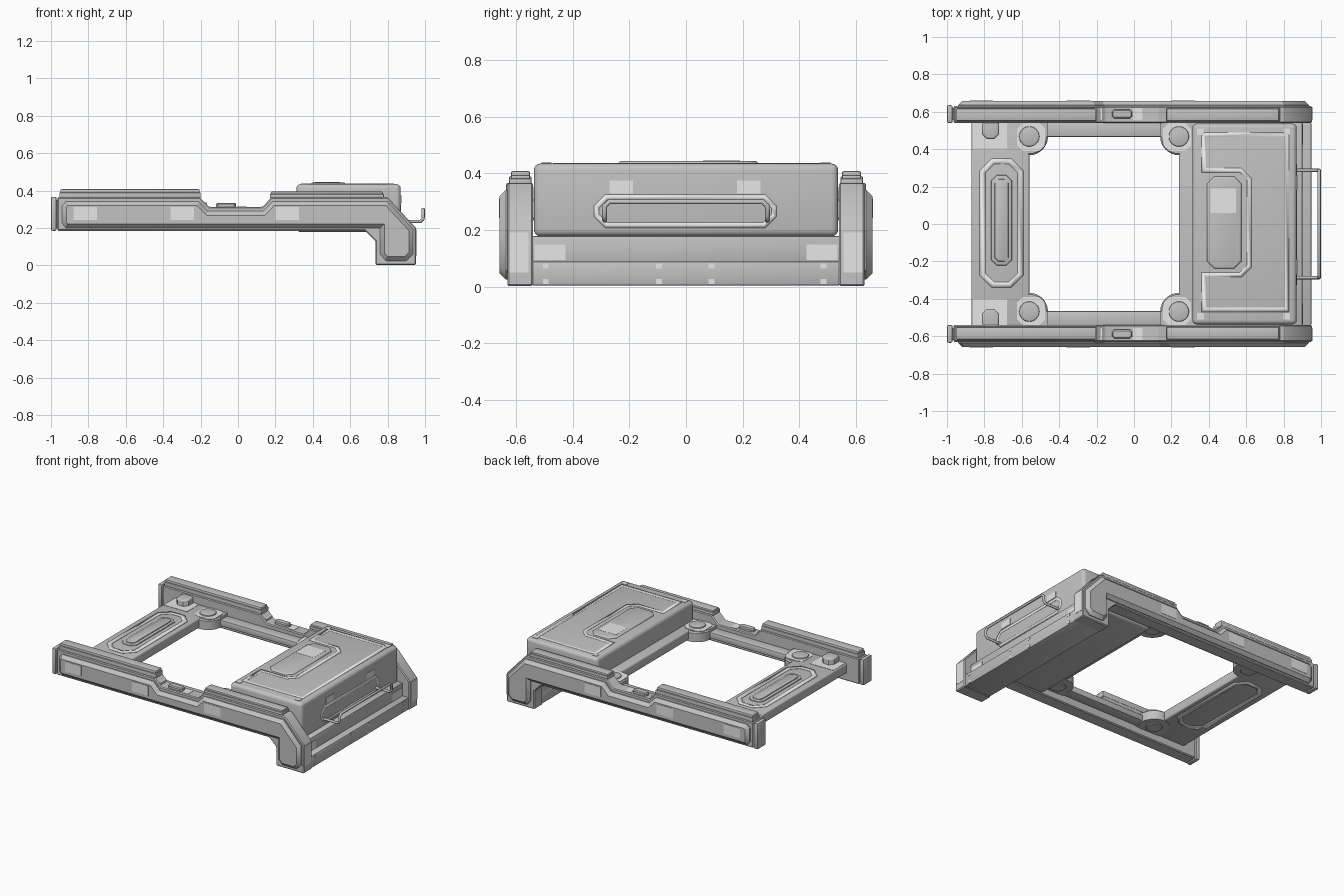
import bpy, bmesh, math
from mathutils import Vector

if "Cube" in bpy.data.objects:
    bpy.data.objects.remove(bpy.data.objects["Cube"])


def material(name, v):
    m = bpy.data.materials.new(name)
    m.diffuse_color = (v, v, v, 1)
    m.use_nodes = True
    m.node_tree.nodes["Principled BSDF"].inputs["Base Color"].default_value = m.diffuse_color
    return m


BASE = material("base grey", 0.54)
LIGHT = material("light grey", 0.82)


def put(axis, a, b, level):
    return {'x': (level, a, b), 'y': (a, level, b), 'z': (a, b, level)}[axis]


def finish(name, bm, mat):
    bmesh.ops.recalc_face_normals(bm, faces=bm.faces[:])
    me = bpy.data.meshes.new(name)
    bm.to_mesh(me)
    bm.free()
    me.materials.append(mat)
    me.shade_smooth()
    me.set_sharp_from_angle(angle=math.radians(32))
    ob = bpy.data.objects.new(name, me)
    bpy.context.collection.objects.link(ob)
    return ob


def prism(name, pts, axis, lo, hi, mat=BASE, bev=0.0, cap_only=False, seg=1):
    """Extrude a flat outline along an axis; bevel all edges or only the far cap."""
    bm = bmesh.new()
    f = bm.faces.new([bm.verts.new(put(axis, a, b, lo)) for a, b in pts])
    ext = bmesh.ops.extrude_face_region(bm, geom=[f], use_keep_orig=True)['geom']
    d = Vector(put(axis, 0, 0, hi - lo))
    bmesh.ops.translate(bm, vec=d, verts=[g for g in ext if isinstance(g, bmesh.types.BMVert)])
    bmesh.ops.recalc_face_normals(bm, faces=bm.faces[:])
    if bev:
        cap = next(g for g in ext if isinstance(g, bmesh.types.BMFace))
        edges = cap.edges[:] if cap_only else bm.edges[:]
        bmesh.ops.bevel(bm, geom=edges, offset=bev, segments=seg, profile=0.5,
                        affect='EDGES', clamp_overlap=True)
    return finish(name, bm, mat)


def rect(a0, a1, b0, b1):
    return [(a0, b0), (a1, b0), (a1, b1), (a0, b1)]


def octo(a0, a1, b0, b1, c):
    return [(a0 + c, b0), (a1 - c, b0), (a1, b0 + c), (a1, b1 - c),
            (a1 - c, b1), (a0 + c, b1), (a0, b1 - c), (a0, b0 + c)]


def circle(x, y, r, n=32):
    return [(x + r * math.cos(2 * math.pi * i / n), y + r * math.sin(2 * math.pi * i / n)) for i in range(n)]


def box(name, x0, x1, y0, y1, z0, z1, mat=BASE, bev=0.008, seg=2):
    return prism(name, rect(x0, x1, y0, y1), 'z', z0, z1, mat, bev, False, seg)


def outline(name, pts, axis, level, width, mat=LIGHT):
    """Thin painted line following the inside of a closed outline."""
    bm = bmesh.new()
    f = bm.faces.new([bm.verts.new(put(axis, a, b, level)) for a, b in pts])
    bm.normal_update()
    bmesh.ops.inset_region(bm, faces=[f], thickness=width, use_boundary=True, use_even_offset=True)
    bmesh.ops.delete(bm, geom=[f], context='FACES')
    ob = finish(name, bm, mat)
    s = ob.modifiers.new("thickness", 'SOLIDIFY')
    s.thickness, s.offset = 0.004, 0


rail = [(-.965, .185), (.68, .185), (.735, .13), (.735, .002), (.952, .002), (.952, .2), (.80, .365),
        (.18, .365), (.13, .313), (-.155, .313), (-.205, .365), (-.965, .365)]
plate = [(-.94, .225), (-.92, .2), (.76, .2), (.76, .06), (.79, .025), (.9, .025), (.935, .06),
         (.935, .195), (.80, .342), (.185, .342), (.135, .29), (-.16, .29), (-.21, .342), (-.92, .342), (-.94, .32)]

for s, side in ((-1, "front"), (1, "back")):
    def n(t):
        return side + "_" + t

    def span(a, b):
        return sorted((s * a, s * b))

    # side rail, its chamfered outer plate and end cap
    prism(n("side_rail"), rail, 'y', s * .54, s * .63, BASE, .006)
    prism(n("outer_plate"), plate, 'y', s * .625, s * .658, BASE, .022, True)
    box(n("rail_end_cap"), -1, -.97, *span(.54, .635), .185, .367)
    box(n("rail_cap_neck"), -.975, -.95, *span(.555, .62), .2, .35, BASE, 0)
    for i, x in enumerate((-.88, -.36, .20)):
        prism(n(f"plate_patch_{i}"), rect(x, x + .125, .243, .312), 'y', s * .654, s * .66, LIGHT)
    prism(n("leg_end_patch"), rect(*span(.555, .625), .05, .192), 'x', .948, .954, LIGHT)
    # raised strips on top of rails
    box(n("long_top_strip"), -.955, -.2, *span(.545, .625), .36, .39, BASE, .005)
    box(n("long_top_pad"), -.95, -.205, *span(.55, .618), .385, .408, BASE, .007)
    box(n("short_top_strip"), .17, .78, *span(.545, .625), .36, .382, BASE, .005)
    box(n("short_top_pad"), .175, .775, *span(.55, .618), .378, .395, BASE, .007)
    # notch latch
    for i, (x0, x1) in enumerate(((-.005, .045), (-.2, -.165))):
        lift = 0 if i == 0 else .022
        prism(n(f"notch_patch_{i}"), rect(x0, x1, *span(.555, .62)), 'z', .31, .315 + lift, LIGHT)
    prism(n("notch_latch"), octo(-.118, -.01, *span(.565, .612), .012), 'z', .31, .334, BASE, .006, True)
    # inner side beam, corner bosses, deck stop
    box(n("side_beam"), -.6, .35, *span(.465, .545), .24, .285)
    for x, e in ((-.56, -1), (.24, 1)):
        m = n("left" if e < 0 else "right")
        prism(m + "_corner_boss", circle(x, s * .468, .1), 'z', .234, .304, BASE, .008, True)
        box(m + "_boss_gusset", x - .1, x + .1, *span(.468, .545), .236, .304, BASE, 0)
        x0, x1 = (x - .065, x + .085) if e < 0 else (x - .085, x + .065)
        prism(m + "_boss_patch", octo(x0, x1, *span(.39, .54), .03), 'z', .302, .308, LIGHT)
        prism(m + "_boss_disc", circle(x, s * .468, .054), 'z', .3, .316, BASE, .006, True, 2)
        prism(m + "_boss_foot", circle(x, s * .468, .054), 'z', .24, .226, BASE, .005, True)
    prism(n("deck_corner_patch"), rect(-.86, -.68, *span(.405, .54)), 'z', .303, .308, LIGHT)
    prism(n("deck_stop"), octo(-.812, -.722, *span(.455, .56), .025), 'z', .25, .35, BASE, .01, True, 3)

# deck plates
box("left_deck", -.87, -.56, -.545, .545, .238, .306, BASE, .01, 3)
box("right_deck", .24, .8, -.545, .545, .238, .304, BASE, .01, 3)
for z in (.307, .237):
    outline("deck_line", octo(-.825, -.592, -.34, .35, .065), 'z', z, .03)
prism("deck_slot_rim", octo(-.765, -.652, -.222, .262, .03), 'z', .3, .313, BASE, .008, True, 2)
prism("deck_slot_pad", octo(-.745, -.672, -.2, .24, .02), 'z', .31, .319, BASE, .005, True, 2)

# cargo case with raised tab and painted line
prism("cargo_case", rect(.312, .87, -.537, .537), 'z', .178, .435, BASE, .024, False, 4)
prism("case_raised_tab", octo(.39, .575, -.24, .255, .04), 'z', .43, .444, BASE, .012, True, 3)
line = [(.36, -.47), (.83, -.47), (.83, .49), (.36, .49), (.36, .275), (.565, .275), (.605, .235),
        (.605, -.22), (.565, -.26), (.36, -.26)]
outline("case_line", line, 'z', .435, .024)
prism("tab_patch", rect(.41, .545, .06, .19), 'z', .440, .445, LIGHT)
for x in (.338, .80):
    for y in (-.51, .475):
        prism("case_corner_patch", rect(x, x + .035, y, y + .035), 'z', .433, .438, LIGHT)

# case end face: line, patches and wire handle
outline("handle_line", octo(-.325, .32, .208, .325, .04), 'x', .87, .018)
for y in (-.27, .18):
    prism("case_end_patch", rect(y, y + .083, .33, .375), 'x', .867, .873, LIGHT)
cu = bpy.data.curves.new("handle", 'CURVE')
cu.dimensions = '3D'
cu.bevel_depth, cu.bevel_resolution = .009, 2
cu.use_fill_caps = True
half = [(.865, .287, .235), (.975, .287, .235), (.99, .287, .25), (.99, .287, .285), (.99, .27, .3)]
path = [(x, -y, z) for x, y, z in half] + half[::-1]
sp = cu.splines.new('POLY')
sp.points.add(len(path) - 1)
for p, c in zip(sp.points, path):
    p.co = (*c, 1)
cu.materials.append(BASE)
bpy.context.collection.objects.link(bpy.data.objects.new("handle", cu))

# rear cross bar between the legs
box("lower_cross_bar", .74, .948, -.545, .545, .004, .09)
box("upper_cross_bar", .74, .9, -.545, .545, .08, .18, BASE, .006)
for y in (-.535, .425):
    prism("upper_bar_patch", rect(y, y + .11, .095, .15), 'x', .897, .903, LIGHT)
for y in (-.495, -.095, .09, .485):
    for z in (.02, .075):
        prism("lower_bar_mark", rect(y - .01, y + .01, z - .01, z + .007), 'x', .945, .95, LIGHT)
